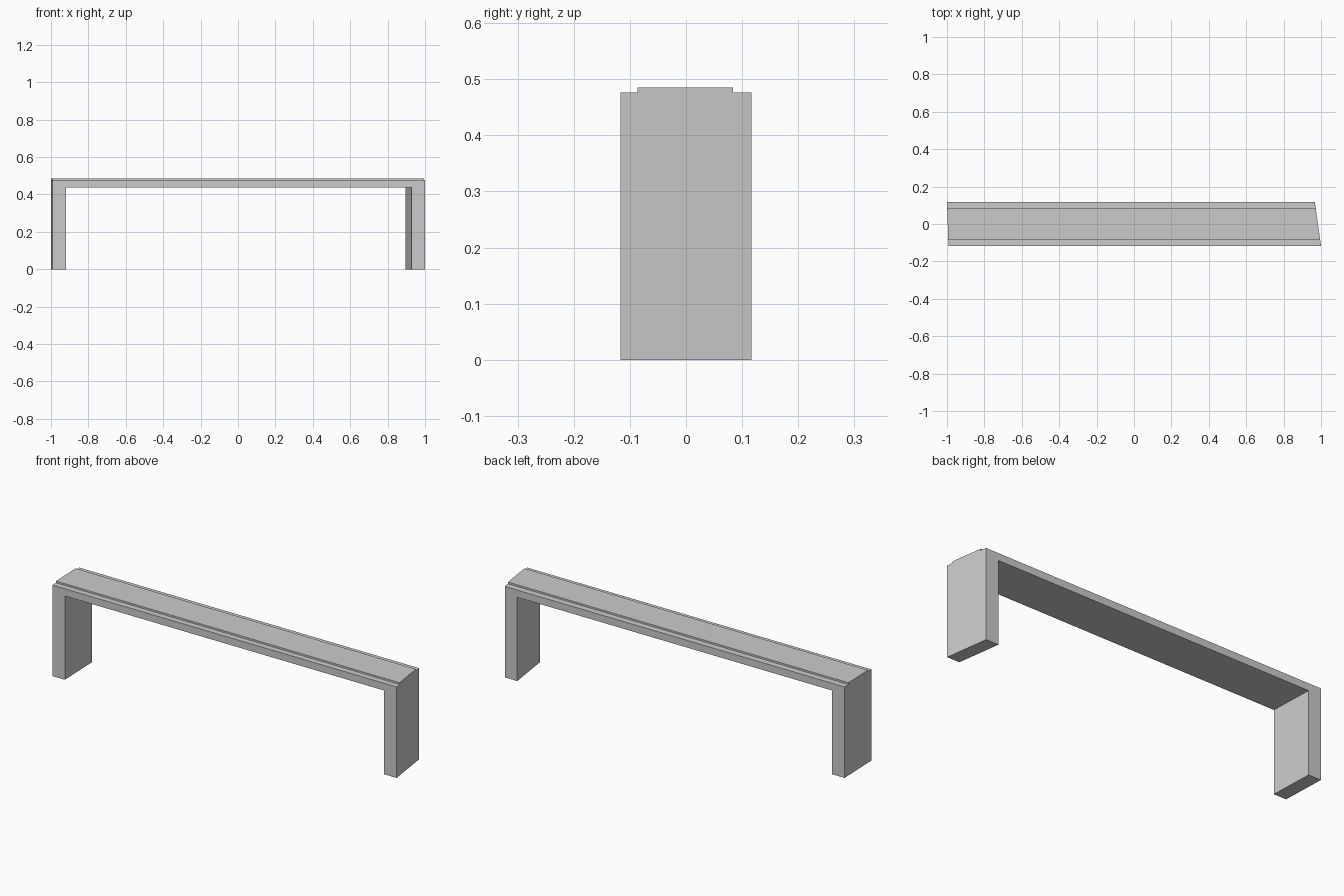
import bpy
import bmesh

cube = bpy.data.objects.get("Cube")
if cube:
    bpy.data.objects.remove(cube, do_unlink=True)

# Single plain grey
grey = bpy.data.materials.new("plain_grey")
grey.use_nodes = True
colour = (0.6, 0.6, 0.6, 1)
grey.diffuse_color = colour
grey.node_tree.nodes["Principled BSDF"].inputs["Base Color"].default_value = colour

FRONT, BACK = -0.117, 0.117
LEG = 0.072
UNDERSIDE, SHOULDER, TOP = 0.438, 0.476, 0.485


def ends(y):
    """x of the two slanted ends at depth y."""
    t = (y - FRONT) / (BACK - FRONT)
    return -0.992 - 0.008 * t, 1.0 - 0.033 * t


def block(name, outline, y_front, y_back):
    """Join a front outline to a matching back outline."""
    bm = bmesh.new()
    front, back = [[bm.verts.new((x, y, z)) for x, z in outline(*ends(y))]
                   for y in (y_front, y_back)]
    bm.faces.new(front)
    bm.faces.new(back[::-1])
    for i in range(len(front)):
        j = (i + 1) % len(front)
        bm.faces.new((front[j], front[i], back[i], back[j]))
    bmesh.ops.recalc_face_normals(bm, faces=bm.faces)
    mesh = bpy.data.meshes.new(name)
    bm.to_mesh(mesh)
    bm.free()
    mesh.materials.append(grey)
    obj = bpy.data.objects.new(name, mesh)
    bpy.context.collection.objects.link(obj)


def portal(a, b):
    return [(a, 0), (a + LEG, 0), (a + LEG, UNDERSIDE), (b - LEG, UNDERSIDE),
            (b - LEG, 0), (b, 0), (b, SHOULDER), (a, SHOULDER)]


def slab(a, b):
    return [(a, SHOULDER), (b, SHOULDER), (b, TOP), (a, TOP)]


# Two legs and the span in one piece
block("portal_frame", portal, FRONT, BACK)

# Raised strip along the top
block("raised_deck", slab, -0.086, 0.084)
